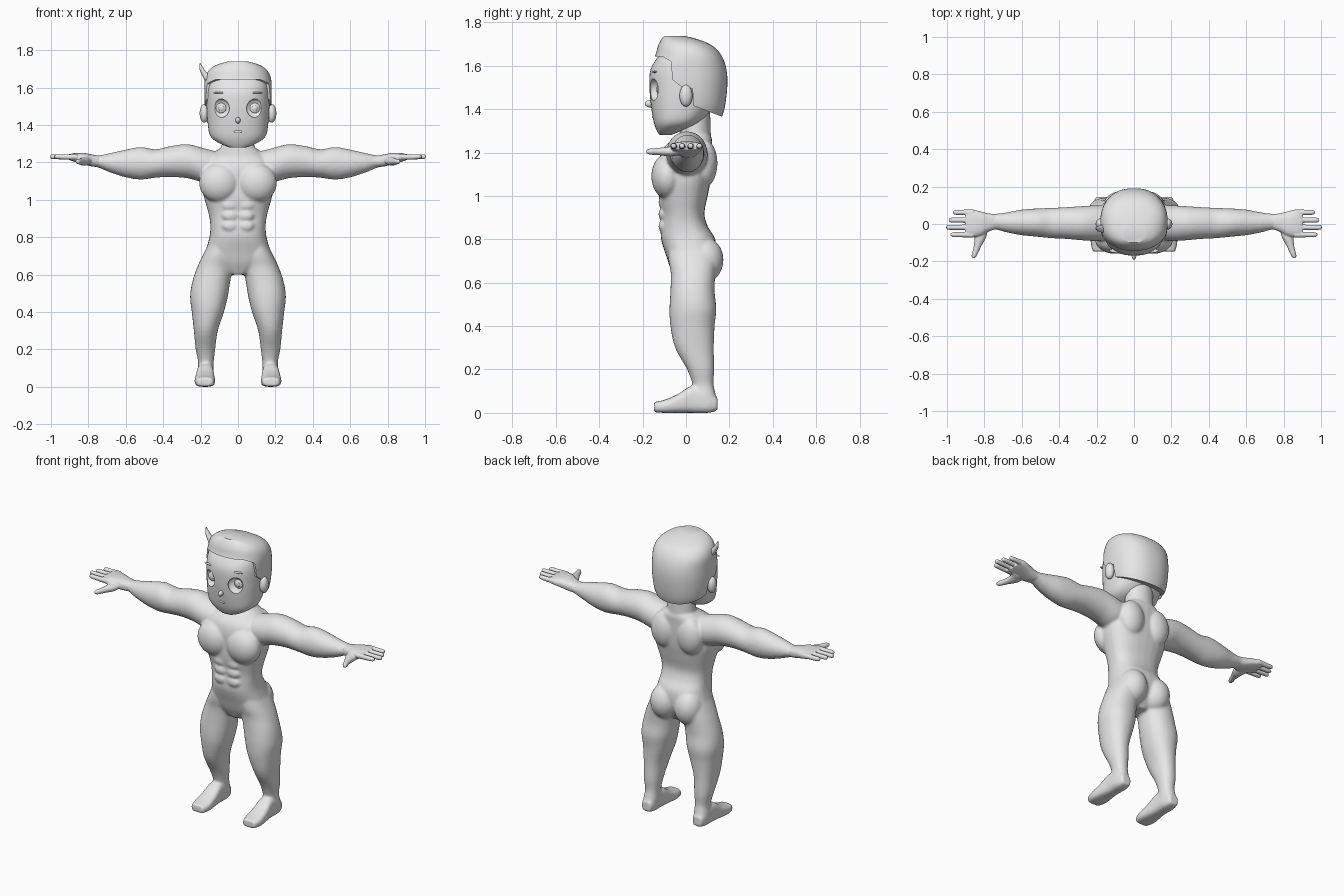
import bpy, bmesh, math
from mathutils import Matrix

skin = bpy.data.materials.new("plain_grey")
skin.diffuse_color = (0.8, 0.8, 0.8, 1)


def smooth_rows(rows, steps):
    """Catmull-Rom interpolation of section rows."""
    out = []
    for i in range(len(rows) - 1):
        p0, p1, p2 = rows[max(i - 1, 0)], rows[i], rows[i + 1]
        p3 = rows[min(i + 2, len(rows) - 1)]
        for s in range(steps):
            t = s / steps
            out.append([0.5 * (2 * b + (c - a) * t + (2 * a - 5 * b + 4 * c - d) * t * t
                               + (3 * b - a - 3 * c + d) * t ** 3)
                        for a, b, c, d in zip(p0, p1, p2, p3)])
    return out + [list(rows[-1])]


def loft(bm, rows, axis="z", power=2.0, n=28, steps=4, side=1):
    """Rows are (position, low a, high a, low b, high b) along an axis."""
    rings = []
    for t, a0, a1, b0, b1 in smooth_rows(rows, steps):
        ring = []
        for k in range(n):
            c, s = math.cos(2 * math.pi * k / n), math.sin(2 * math.pi * k / n)
            a = (a0 + a1) / 2 + (a1 - a0) / 2 * math.copysign(abs(c) ** (2 / power), c)
            b = (b0 + b1) / 2 + (b1 - b0) / 2 * math.copysign(abs(s) ** (2 / power), s)
            x, y, z = {"x": (t, a, b), "y": (a, t, b), "z": (a, b, t)}[axis]
            ring.append(bm.verts.new((x * side, y, z)))
        rings.append(ring)
    for r, q in zip(rings, rings[1:]):
        for k in range(n):
            bm.faces.new((r[k], r[(k + 1) % n], q[(k + 1) % n], q[k]))
    bm.faces.new(rings[0])
    bm.faces.new(rings[-1])


def blob(bm, loc, size):
    m = Matrix.Translation(loc) @ Matrix.Diagonal((*size, 1))
    bmesh.ops.create_uvsphere(bm, u_segments=24, v_segments=16, radius=1, matrix=m)


def wide(rows):
    """Rows given as (z, half width, front, back)."""
    return [(z, -w, w, f, b) for z, w, f, b in rows]


def to_object(bm, name):
    bmesh.ops.recalc_face_normals(bm, faces=bm.faces)
    me = bpy.data.meshes.new(name)
    bm.to_mesh(me)
    bm.free()
    me.materials.append(skin)
    ob = bpy.data.objects.new(name, me)
    bpy.context.collection.objects.link(ob)
    return ob


def finish(ob, angle=50, voxel=0, cutter=None, relax=4):
    if voxel:
        m = ob.modifiers.new("blend", "REMESH")
        m.mode = "VOXEL"
        m.voxel_size = voxel
        s = ob.modifiers.new("relax", "SMOOTH")
        s.factor = 0.5
        s.iterations = relax
    if cutter:
        m = ob.modifiers.new("cut", "BOOLEAN")
        m.operation = "DIFFERENCE"
        m.object = cutter
    bpy.ops.object.select_all(action="DESELECT")
    ob.select_set(True)
    bpy.context.view_layer.objects.active = ob
    bpy.ops.object.convert(target="MESH")
    bpy.ops.object.shade_smooth_by_angle(angle=math.radians(angle))
    if cutter:
        bpy.data.objects.remove(cutter)


# Body: torso, neck, muscles, arms and legs blended into one skin
bm = bmesh.new()
loft(bm, wide([(0.60, 0.05, -0.04, 0.08), (0.66, 0.16, -0.07, 0.12), (0.72, 0.172, -0.09, 0.14),
               (0.80, 0.153, -0.115, 0.135), (0.86, 0.148, -0.115, 0.10), (0.92, 0.156, -0.112, 0.085),
               (1.00, 0.178, -0.125, 0.10), (1.08, 0.197, -0.125, 0.115), (1.16, 0.195, -0.125, 0.12),
               (1.22, 0.17, -0.105, 0.12), (1.26, 0.12, -0.06, 0.12), (1.28, 0.09, -0.03, 0.11)]), power=2.5)
loft(bm, wide([(1.20, 0.10, -0.05, 0.12), (1.28, 0.088, -0.03, 0.115), (1.42, 0.085, -0.02, 0.11)]))
for s in (-1, 1):
    blob(bm, (s * 0.1, -0.085, 1.09), (0.108, 0.075, 0.105))      # chest
    blob(bm, (s * 0.082, 0.085, 0.705), (0.085, 0.088, 0.105))    # buttock
    blob(bm, (s * 0.09, 0.085, 1.15), (0.082, 0.06, 0.11))        # shoulder blade
    for z in (0.97, 0.915, 0.86):                                  # stomach muscles
        blob(bm, (s * 0.042, -0.105, z), (0.043, 0.022, 0.03))
    loft(bm, [(0.76, 0.03, 0.16, -0.08, 0.13), (0.70, 0.02, 0.19, -0.08, 0.14),
              (0.64, 0.028, 0.218, -0.07, 0.135), (0.56, 0.042, 0.245, -0.072, 0.132),
              (0.48, 0.055, 0.256, -0.076, 0.14), (0.40, 0.075, 0.247, -0.072, 0.132),
              (0.30, 0.108, 0.236, -0.05, 0.128), (0.20, 0.122, 0.226, 0.005, 0.13),
              (0.13, 0.13, 0.213, 0.03, 0.127), (0.07, 0.13, 0.218, 0.03, 0.14),
              (0.01, 0.14, 0.21, 0.04, 0.14)], power=2.2, side=s)
    # foot
    loft(bm, [(0.145, 0.145, 0.205, 0.01, 0.07), (0.10, 0.132, 0.218, 0, 0.10),
              (0.03, 0.13, 0.22, 0, 0.125), (-0.04, 0.125, 0.228, 0, 0.085),
              (-0.10, 0.122, 0.232, 0, 0.06), (-0.148, 0.135, 0.22, 0.003, 0.05)],
         axis="y", power=3, side=s)
    # arm
    loft(bm, [(0.10, -0.07, 0.09, 1.12, 1.255), (0.18, -0.09, 0.1, 1.095, 1.275),
              (0.27, -0.088, 0.096, 1.115, 1.297), (0.36, -0.08, 0.09, 1.122, 1.287),
              (0.44, -0.076, 0.086, 1.118, 1.27), (0.52, -0.068, 0.083, 1.108, 1.282),
              (0.60, -0.06, 0.077, 1.12, 1.268), (0.68, -0.045, 0.062, 1.145, 1.25),
              (0.74, -0.03, 0.055, 1.17, 1.238), (0.79, -0.035, 0.055, 1.185, 1.238)], axis="x", side=s)
finish(to_object(bm, "body"), voxel=0.008, angle=80)

# Hands: palm, four fingers and a thumb
for s, name in ((1, "left_hand"), (-1, "right_hand")):
    bm = bmesh.new()
    loft(bm, [(0.74, -0.027, 0.052, 1.175, 1.235), (0.78, -0.042, 0.057, 1.178, 1.242),
              (0.82, -0.064, 0.067, 1.188, 1.25), (0.87, -0.07, 0.078, 1.202, 1.25),
              (0.90, -0.066, 0.074, 1.212, 1.244)], axis="x", power=2.5, side=s)
    for y, tip in ((0.062, 0.967), (0.021, 0.99), (-0.018, 1.004), (-0.057, 0.98)):
        loft(bm, [(0.86, y - 0.016, y + 0.016, 1.213, 1.245), (0.93, y - 0.014, y + 0.014, 1.215, 1.243),
                  (tip - 0.012, y - 0.013, y + 0.013, 1.218, 1.243),
                  (tip, y - 0.007, y + 0.007, 1.223, 1.237)], axis="x", n=16, side=s)
    loft(bm, [(-0.02, 0.78, 0.87, 1.19, 1.23), (-0.07, 0.79, 0.855, 1.182, 1.228),
              (-0.12, 0.817, 0.857, 1.187, 1.222), (-0.165, 0.838, 0.868, 1.19, 1.218),
              (-0.182, 0.85, 0.865, 1.197, 1.212)], axis="y", n=16, side=s)
    finish(to_object(bm, name), voxel=0.004, angle=80, relax=2)

# Face with carved eye sockets
bm = bmesh.new()
for s in (-1, 1):
    blob(bm, (s * 0.09, -0.15, 1.49), (0.05, 0.03, 0.05))
sockets = to_object(bm, "socket_cutter")
bm = bmesh.new()
loft(bm, wide([(1.28, 0.045, -0.122, -0.07), (1.30, 0.095, -0.134, -0.02), (1.34, 0.148, -0.149, 0.07),
               (1.42, 0.163, -0.162, 0.13), (1.50, 0.168, -0.168, 0.16), (1.58, 0.167, -0.164, 0.16),
               (1.64, 0.155, -0.13, 0.13), (1.69, 0.11, -0.09, 0.08)]), power=2.4, n=48)
finish(to_object(bm, "face"), cutter=sockets, angle=40)

# Eyes: a raised iris with a pupil at the bottom of each socket
bm = bmesh.new()
for s in (-1, 1):
    blob(bm, (s * 0.09, -0.122, 1.49), (0.028, 0.012, 0.028))
    blob(bm, (s * 0.09, -0.132, 1.49), (0.014, 0.005, 0.014))
finish(to_object(bm, "eyes"))

# Nose, lips and brows
bm = bmesh.new()
blob(bm, (0, -0.166, 1.425), (0.013, 0.024, 0.017))
blob(bm, (0, -0.15, 1.365), (0.025, 0.007, 0.007))
for s in (-1, 1):
    blob(bm, (s * 0.09, -0.143, 1.572), (0.04, 0.012, 0.005))
finish(to_object(bm, "nose_lips_and_brows"))

# Ears
bm = bmesh.new()
for s in (-1, 1):
    blob(bm, (s * 0.18, 0.0, 1.462), (0.025, 0.03, 0.05))
finish(to_object(bm, "ears"))

# Hair cap, trimmed to a hairline seen from the side
line = [(-0.3, 1.0), (-0.3, 1.645), (-0.11, 1.642), (-0.07, 1.62), (-0.062, 1.535), (-0.025, 1.505),
        (0.03, 1.495), (0.035, 1.415), (0.2, 1.352), (0.3, 1.3), (0.3, 1.0)]
bm = bmesh.new()
f = bm.faces.new([bm.verts.new((-0.4, y, z)) for y, z in line])
ext = bmesh.ops.extrude_face_region(bm, geom=[f])["geom"]
bmesh.ops.translate(bm, vec=(0.8, 0, 0), verts=[v for v in ext if isinstance(v, bmesh.types.BMVert)])
trim = to_object(bm, "hairline_cutter")
bm = bmesh.new()
loft(bm, wide([(1.34, 0.12, -0.1, 0.155), (1.40, 0.162, -0.15, 0.177), (1.50, 0.178, -0.175, 0.19),
               (1.58, 0.18, -0.172, 0.187), (1.645, 0.177, -0.142, 0.165), (1.69, 0.158, -0.13, 0.125),
               (1.72, 0.118, -0.115, 0.06), (1.738, 0.06, -0.10, -0.01)]), power=2.3, n=48)
finish(to_object(bm, "hair"), cutter=trim, angle=40)

# Stray curl of hair on one side
bm = bmesh.new()
loft(bm, [(1.64, -0.178, -0.14, -0.05, 0.0), (1.665, -0.192, -0.152, -0.045, -0.005),
          (1.69, -0.203, -0.175, -0.04, -0.01), (1.71, -0.207, -0.188, -0.033, -0.015),
          (1.73, -0.204, -0.2, -0.027, -0.022)], n=12)
finish(to_object(bm, "hair_curl"))
